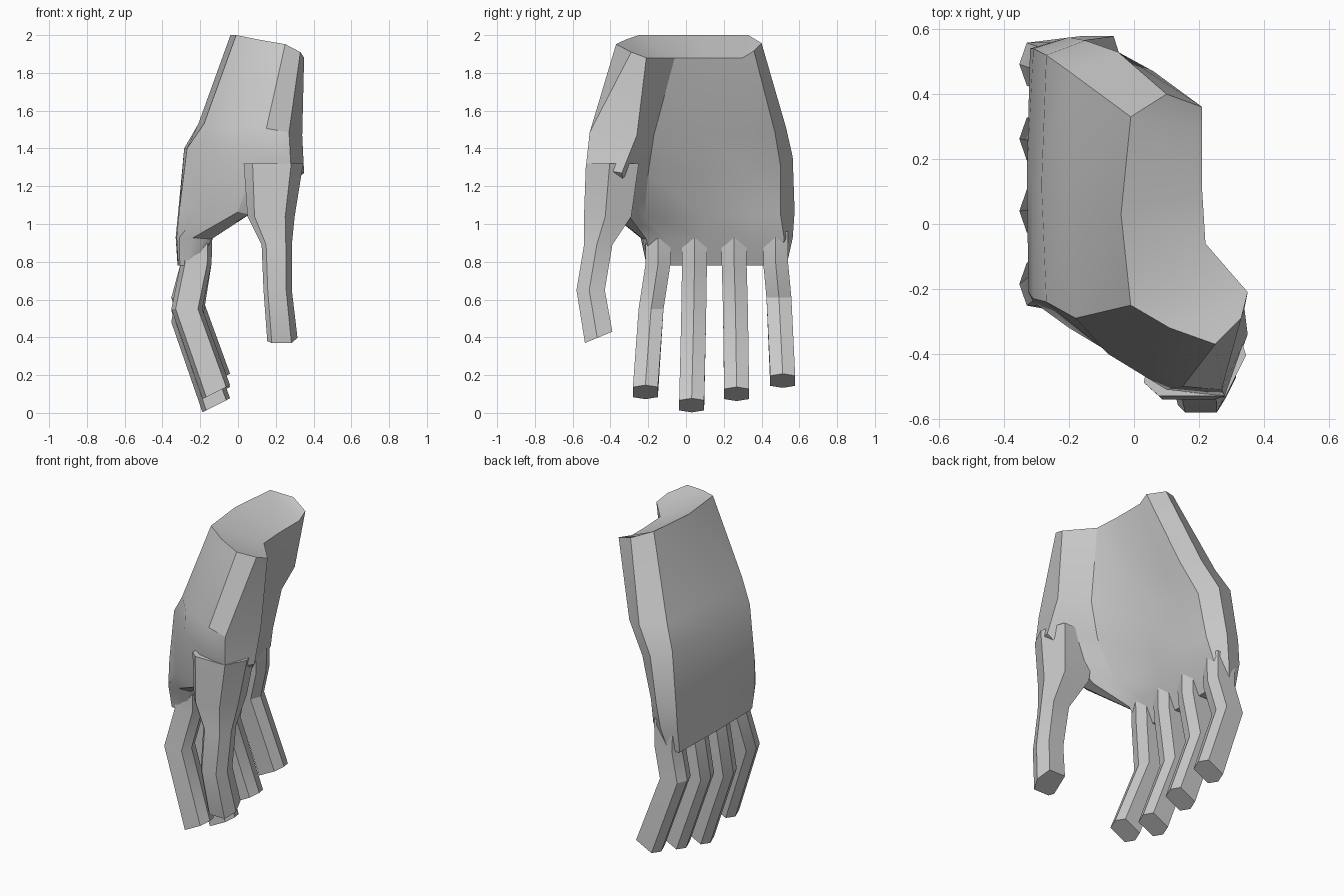
import bpy
import bmesh
import math
from mathutils import Vector

default_cube = bpy.data.objects.get("Cube")
if default_cube:
    bpy.data.objects.remove(default_cube, do_unlink=True)

skin = bpy.data.materials.new("plain grey")
skin.use_nodes = True
grey = (0.6, 0.6, 0.6, 1)
skin.diffuse_color = grey
skin.node_tree.nodes["Principled BSDF"].inputs["Base Color"].default_value = grey


def loft(name, rings, strip_caps=False):
    """Skin a list of equal-sized point rings and close both ends."""
    bm = bmesh.new()
    loops = [[bm.verts.new(point) for point in ring] for ring in rings]
    count = len(loops[0])
    for upper, lower in zip(loops, loops[1:]):
        for i in range(count):
            j = (i + 1) % count
            bm.faces.new((upper[i], upper[j], lower[j], lower[i]))
    for loop in (loops[0], loops[-1]):
        if strip_caps:
            # Strips run across the section from the back to the palm
            for i in range(4):
                bm.faces.new((loop[i], loop[i + 1], loop[8 - i], loop[9 - i]))
            bm.faces.new((loop[0], loop[9], loop[10], loop[11]))
        else:
            bm.faces.new(loop)
    bmesh.ops.recalc_face_normals(bm, faces=bm.faces)
    mesh = bpy.data.meshes.new(name)
    bm.to_mesh(mesh)
    bm.free()
    mesh.materials.append(skin)
    obj = bpy.data.objects.new(name, mesh)
    bpy.context.collection.objects.link(obj)
    bpy.ops.object.select_all(action="DESELECT")
    obj.select_set(True)
    bpy.context.view_layer.objects.active = obj
    bpy.ops.object.shade_smooth_by_angle(angle=math.radians(30))
    return obj


# How far each section point follows the palm-side height instead of the back
TILT = (0, 0, 0, .2, .4, .75, 1, 1, 1, 1, .7, .35)


def section(back_z, palm_z, outline):
    return [Vector((x, y, back_z + (palm_z - back_z) * t))
            for (x, y), t in zip(outline, TILT)]


# Palm: sections run back of hand, thumb side, thumb mound, palm, outer side
wrist = section(2, 1.88, [
    (-.01, .33), (-.04, .03), (-.01, -.25), (.11, -.32), (.25, -.37), (.33, -.29),
    (.35, -.21), (.22, -.06), (.21, .1), (.21, .3), (.21, .36), (.1, .4)])
heel = section(1.53, 1.47, [
    (-.2, .47), (-.21, .05), (-.18, -.29), (-.08, -.4), (.15, -.5), (.27, -.51),
    (.34, -.26), (.17, -.17), (.06, .08), (.05, .34), (.06, .47), (-.05, .53)])
middle = section(1.4, 1.27, [
    (-.27, .52), (-.285, .12), (-.27, -.24), (-.1, -.38), (.1, -.51), (.28, -.53),
    (.35, -.34), (.1, -.2), (-.02, .1), (-.04, .35), (-.05, .5), (-.15, .565)])
web = section(1.08, 1.04, [
    (-.31, .54), (-.315, .15), (-.31, -.23), (-.2, -.32), (0, -.41), (.06, -.38),
    (.04, -.3), (-.05, -.22), (-.09, .1), (-.1, .35), (-.11, .5), (-.2, .575)])
knuckles = section(.93, .92, [
    (-.32, .54), (-.33, .15), (-.325, -.21), (-.31, -.24), (-.24, -.24), (-.17, -.23),
    (-.14, -.21), (-.14, -.1), (-.14, .1), (-.14, .35), (-.14, .52), (-.22, .565)])
finger_webs = [Vector((-.26 + (p.x + .23) * .6, .16 + (p.y - .16) * .92, .78))
               for p in knuckles]
loft("palm", [wrist, heel, middle, web, knuckles, finger_webs], strip_caps=True)


# Fingers: flat sides with a shallow ridge on the back and the pad
def finger_ring(x, y, z, half_depth=.082, half_width=.066, lean=0):
    shape = [(-1, 0), (-.72, -1), (.72, -1), (1, 0), (.72, 1), (-.72, 1)]
    return [Vector((x + d * half_depth * math.cos(lean), y + w * half_width,
                    z + d * half_depth * math.sin(lean))) for d, w in shape]


fingers = {
    "index_finger": (-.148, -.185, -.215, .11),
    "middle_finger": (.045, .04, .03, .04),
    "ring_finger": (.255, .262, .268, .1),
    "little_finger": (.475, .492, .512, .17),
}
for name, (base_y, joint_y, tip_y, tip_z) in fingers.items():
    loft(name, [
        finger_ring(-.225, base_y, .96, .09),
        finger_ring(-.222, base_y, .79),
        finger_ring(-.271, joint_y, tip_z + .44),
        finger_ring(-.115, tip_y, tip_z, lean=math.radians(27))])


# Thumb: flat front, blunt outer edge, tip cut at a slant
def thumb_ring(x0, x1, y0, y1, z, rise=0):
    shape = [(0, .15), (.15, 0), (.8, 0), (1, .45), (.85, 1), (.15, 1)]
    return [Vector((x0 + (x1 - x0) * u, y0 + (y1 - y0) * v, z + rise * v))
            for u, v in shape]


loft("thumb", [
    thumb_ring(.03, .345, -.53, -.25, 1.32),
    thumb_ring(.05, .3, -.54, -.29, 1.04),
    thumb_ring(.125, .285, -.54, -.39, .89),
    thumb_ring(.135, .285, -.58, -.43, .65),
    thumb_ring(.155, .315, -.535, -.39, .37, rise=.06)])
